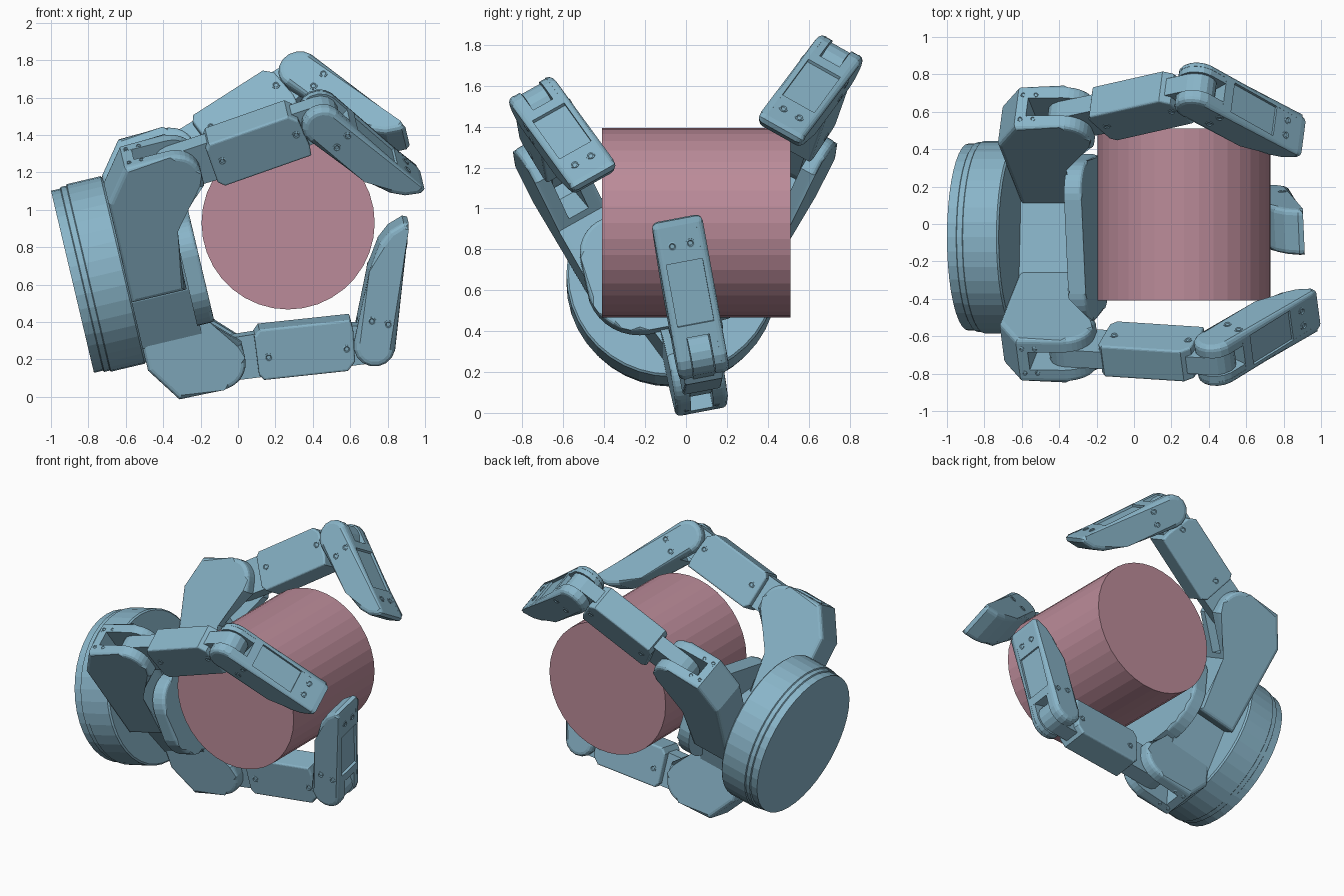
import bpy, bmesh
from math import sin, cos, radians, pi
from mathutils import Vector, Matrix

if "Cube" in bpy.data.objects:
    bpy.data.objects.remove(bpy.data.objects["Cube"])


def material(name, rgb):
    m = bpy.data.materials.new(name)
    m.diffuse_color = (*rgb, 1)
    m.use_nodes = True
    m.node_tree.nodes["Principled BSDF"].inputs["Base Color"].default_value = m.diffuse_color
    return m


BLUE = material("blue_metal", (0.25, 0.46, 0.58))
PINK = material("pink", (0.50, 0.26, 0.32))

# Hand frame: axis from the base towards the fingertips, tilted upwards
TILT = radians(13.3)
AXIS = Vector((cos(TILT), 0, sin(TILT)))
UP = Vector((-sin(TILT), 0, cos(TILT)))
SIDE = Vector((0, 1, 0))
BASE = Vector((-0.885, -0.07, 0.615))


def frame(o, x, y, z):
    m = Matrix((x, y, z)).transposed().to_4x4()
    m.translation = o
    return m


def finish(name, bm, mat):
    bmesh.ops.recalc_face_normals(bm, faces=bm.faces)
    me = bpy.data.meshes.new(name)
    bm.to_mesh(me)
    bm.free()
    me.materials.append(mat)
    ob = bpy.data.objects.new(name, me)
    bpy.context.collection.objects.link(ob)


def arc(cx, cy, r, a0, a1, n=8):
    return [(cx + r * cos(radians(a0 + (a1 - a0) * i / n)),
             cy + r * sin(radians(a0 + (a1 - a0) * i / n))) for i in range(n + 1)]


def prism(name, pts, w0, w1, m, bevel_caps=(), r=0.025):
    """Profile in local x-z, extruded along local y; listed caps get rounded rims."""
    bm = bmesh.new()
    rows = [[bm.verts.new((x, w, z)) for x, z in pts] for w in (w0, w1)]
    for row in rows:
        bm.faces.new(row)
    n = len(pts)
    for i in range(n):
        j = (i + 1) % n
        bm.faces.new((rows[0][i], rows[0][j], rows[1][j], rows[1][i]))
    rim = [e for e in bm.edges for w in bevel_caps
           if all(abs(v.co.y - w) < 1e-6 for v in e.verts)]
    if rim:
        bmesh.ops.bevel(bm, geom=rim, offset=r, segments=3, profile=0.5, affect='EDGES')
    bm.transform(m)
    finish(name, bm, BLUE)


def lathe(name, prof, m, n=32, mat=BLUE):
    """Profile of (height, radius) turned around local z."""
    bm = bmesh.new()
    rings = [[bm.verts.new((r * cos(2 * pi * i / n), r * sin(2 * pi * i / n), h))
              for i in range(n)] for h, r in prof]
    bm.faces.new(rings[0])
    bm.faces.new(rings[-1])
    for a, b in zip(rings, rings[1:]):
        for i in range(n):
            j = (i + 1) % n
            bm.faces.new((a[i], a[j], b[j], b[i]))
    bm.transform(m)
    finish(name, bm, mat)


def screw(name, m, pos, normal, r=0.022):
    """Raised screw head with a recessed middle."""
    q = Vector(normal).to_track_quat('Z', 'Y').to_matrix().to_4x4()
    lathe(name, [(-0.02, r), (0.003, r), (0.005, r * 0.7), (0, r * 0.5)],
          m @ Matrix.Translation(pos) @ q, 12)


# Held cylinder
lathe("held_cylinder", [(-0.41, 0.463), (0.51, 0.463)],
      frame(Vector((0.268, 0, 0.93)), Vector((0, 0, 1)), Vector((1, 0, 0)), SIDE), 36, PINK)

# Wrist base with stepped rim
lathe("wrist_base", [(0, 0.5), (0.05, 0.5), (0.055, 0.508), (0.085, 0.508), (0.09, 0.515),
                     (0.275, 0.515), (0.285, 0.505)],
      frame(BASE, UP, -SIDE, AXIS), 40)

# Palm block and rounded palm pad, rolled slightly about the hand axis
ROLL = radians(11)
side = SIDE * cos(ROLL) + UP * sin(ROLL)
up = UP * cos(ROLL) - SIDE * sin(ROLL)
palm = frame(BASE, side, AXIS, up)
prism("palm_block", [(-0.3, 0.1), (0.3, -0.08), (0.25, -0.16), (0.12, -0.42),
                     (-0.12, -0.42), (-0.25, -0.14)], 0.27, 0.61, palm)
pad = (arc(0.25, 0.07, 0.18, 90, 0) + arc(0.17, -0.09, 0.26, -10, -90)
       + arc(-0.18, -0.09, 0.26, 270, 190) + arc(-0.26, 0.07, 0.18, 180, 90))
prism("palm_pad", pad, 0.595, 0.69, palm, (0.69,), 0.02)

LINK = 0.83  # distance between the two knuckles


def finger(name, y, v, angle, arm, curl1, curl2):
    """y, v: first knuckle across the palm; angle: outward direction; curls from the axis."""
    radial = SIDE * cos(radians(angle)) + UP * sin(radians(angle))
    wide = AXIS.cross(radial)

    def joint(o, deg):
        c, s = cos(radians(deg)), sin(radians(deg))
        return frame(o, AXIS * c + radial * s, wide, radial * c - AXIS * s)

    # Root housing: solid core between two cheeks that fork around the knuckle
    k1 = BASE + AXIS * 0.67 + SIDE * y + UP * v
    m = joint(k1, 0)
    outer = [(-0.386, -arm), (-0.386, -0.05), (-0.258, 0.142)]
    inner = [(-0.085, -0.3), (-0.085, -arm)]
    cheek = outer + arc(-0.01, 0, 0.145, 90, 0) + [(0.135, -0.08)] + inner
    core = outer + [(-0.2, 0.142), (-0.2, -0.14), (-0.06, -0.275)] + inner
    prism(name + "_housing_core", core, -0.057, 0.057, m)
    for tag, s in (("left", -1), ("right", 1)):
        prism(f"{name}_housing_{tag}", cheek, s * 0.055, s * 0.13, m, (s * 0.13,))
        for i, x in enumerate((-0.23, -0.16)):
            screw(f"{name}_housing_screw_{tag}_{i}", m, (x, s * 0.075, 0.142),
                  (0, 0, 1), 0.014)
    lathe(name + "_knuckle_pin", [(-0.12, 0.03), (0.12, 0.03)],
          m @ Matrix.Rotation(pi / 2, 4, 'X'), 16)

    # Middle link: thin tongue through both knuckles with a thicker body around it
    m = joint(k1, curl1)
    tongue = arc(0, 0, 0.115, 90, 270) + [(0.3, -0.13), (0.68, -0.12)] + \
        arc(LINK, 0, 0.1, -90, 90)
    prism(name + "_link_tongue", tongue, -0.052, 0.052, m)
    body = [(0.195, -0.12), (0.225, -0.155), (0.715, -0.155), (0.725, -0.1), (0.718, 0.075),
            (0.675, 0.122), (0.225, 0.122), (0.2, 0.09)]
    prism(name + "_link_body", body, -0.095, 0.095, m, (-0.095, 0.095), 0.012)
    for s in (-1, 1):
        for i, x in enumerate((0.26, 0.68)):
            screw(f"{name}_link_screw_{s}_{i}", m, (x, s * 0.095, 0), (0, s, 0))

    # Fingertip: forked cheeks and a core with a recessed back panel
    k2 = m @ Vector((LINK, 0, 0))
    m = joint(k2, curl2)
    tip = [(0.395, -0.114), (0.552, -0.09), (0.63, -0.052), (0.69, 0.012), (0.69, 0.04),
           (0.66, 0.046)]
    cheek = arc(0, 0, 0.112, 90, 270) + tip
    core = [(0.11, -0.112)] + tip + [(0.48, 0.063), (0.48, 0.048), (0.17, 0.078),
                                     (0.17, 0.095), (0.11, 0.101)]
    lug = arc(0, 0, 0.11, 90, 270) + [(0.14, -0.11), (0.14, 0.097)]
    prism(name + "_tip_core", core, -0.092, 0.092, m)
    for tag, s in (("left", -1), ("right", 1)):
        prism(f"{name}_tip_{tag}", cheek, s * 0.09, s * 0.125, m, (s * 0.125,), 0.03)
        prism(f"{name}_tip_lug_{tag}", lug, s * 0.056, s * 0.0905, m)
        screw(f"{name}_tip_screw_{tag}", m, (0.565, s * 0.045, 0.055), (0.095, 0, 1))
        for i, z in enumerate((-0.045, 0.045)):
            screw(f"{name}_tip_side_screw_{tag}_{i}", m, (0.135, s * 0.125, z), (0, s, 0))


# Two spreading upper fingers and one fixed lower finger
finger("near_finger", -0.592, 0.465, 120, 0.68, 7, -52.5)
finger("far_finger", 0.625, 0.505, 60, 0.68, 22, -49)
finger("lower_finger", 0.12, -0.584, -79, 0.50, 7.3, -65)
